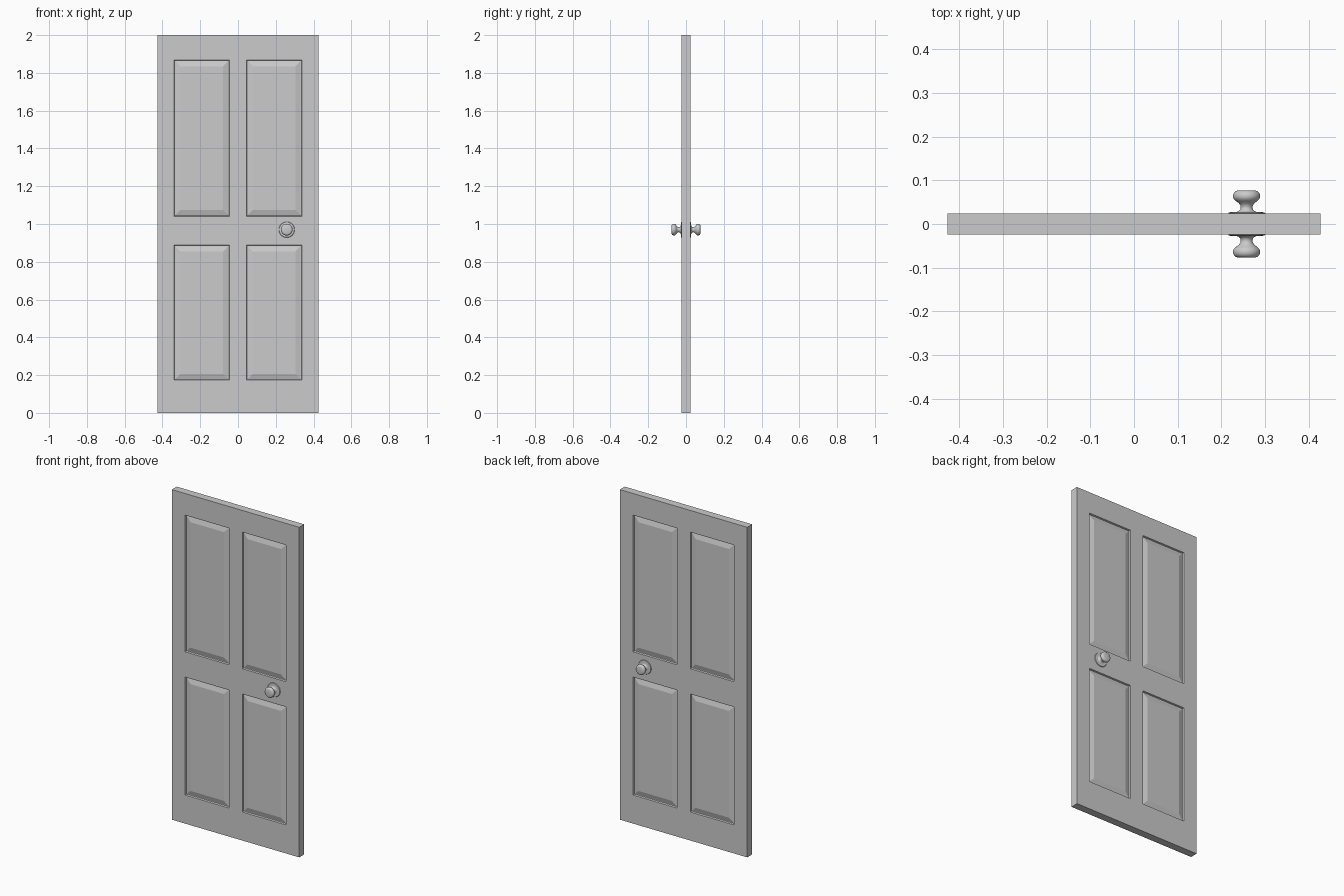
import bpy, bmesh, math
from mathutils import Matrix, Vector

if "Cube" in bpy.data.objects:
    bpy.data.objects.remove(bpy.data.objects["Cube"])

HALF_T = 0.0235
KNOB_X, KNOB_Z = 0.258, 0.97


def add_object(name, bm, smooth=None):
    mesh = bpy.data.meshes.new(name)
    bm.to_mesh(mesh)
    bm.free()
    ob = bpy.data.objects.new(name, mesh)
    bpy.context.collection.objects.link(ob)
    if smooth:
        bpy.ops.object.select_all(action='DESELECT')
        ob.select_set(True)
        bpy.context.view_layer.objects.active = ob
        bpy.ops.object.shade_smooth_by_angle(angle=math.radians(smooth))
    return ob


# Door slab: a box cut along the rail and stile lines
bm = bmesh.new()
bmesh.ops.create_cube(bm, size=1, matrix=Matrix.Translation((0, 0, 1))
                      @ Matrix.Diagonal((0.854, 2 * HALF_T, 2, 1)))
cuts = [((x, 0, 0), (1, 0, 0)) for x in (-0.338, -0.045, 0.045, 0.338)]
cuts += [((0, 0, z), (0, 0, 1)) for z in (0.173, 0.888, 1.041, 1.869)]
for co, no in cuts:
    bmesh.ops.bisect_plane(bm, geom=bm.verts[:] + bm.edges[:] + bm.faces[:],
                           plane_co=co, plane_no=no)
bm.normal_update()


def is_panel(f):
    c = f.calc_center_median()
    in_row = 0.173 < c.z < 0.888 or 1.041 < c.z < 1.869
    return abs(f.normal.y) > 0.9 and 0.045 < abs(c.x) < 0.338 and in_row


# Panels: stepped recess, then a sloped border up to the raised field
panels = [f for f in bm.faces if is_panel(f)]
for thickness, depth in ((0.003, -0.009), (0.004, 0.0), (0.027, 0.008)):
    bmesh.ops.inset_individual(bm, faces=panels, thickness=thickness,
                               depth=depth, use_even_offset=True)
add_object("door_panel", bm)


# Knob parts turned about the y axis; profile is (radius, distance from door middle)
def lathe(name, profile, side):
    bm = bmesh.new()
    centre = Vector((KNOB_X, 0, KNOB_Z))
    vs = [bm.verts.new(centre + Vector((r, side * d, 0))) for r, d in profile]
    es = [bm.edges.new(p) for p in zip(vs, vs[1:])]
    bmesh.ops.spin(bm, geom=vs + es, cent=centre, axis=(0, 1, 0),
                   angle=math.tau, steps=40, use_merge=True)
    bmesh.ops.remove_doubles(bm, verts=bm.verts, dist=1e-5)
    bmesh.ops.recalc_face_normals(bm, faces=bm.faces)
    add_object(name, bm, 35)


rosette = [(0, 0.020), (0.042, 0.020), (0.042, 0.0250), (0.040, 0.0268),
           (0.028, 0.0275), (0, 0.0275)]
knob = [(0, 0.026), (0.025, 0.027), (0.018, 0.0295), (0.0145, 0.033),
        (0.0135, 0.038), (0.0145, 0.043), (0.018, 0.048), (0.025, 0.053),
        (0.0292, 0.057), (0.031, 0.062), (0.0308, 0.067), (0.029, 0.0715),
        (0.0255, 0.0750), (0.021, 0.0764), (0, 0.0767)]
for label, side in (("front", -1), ("back", 1)):
    lathe(label + "_rosette", rosette, side)
    lathe(label + "_knob", knob, side)
